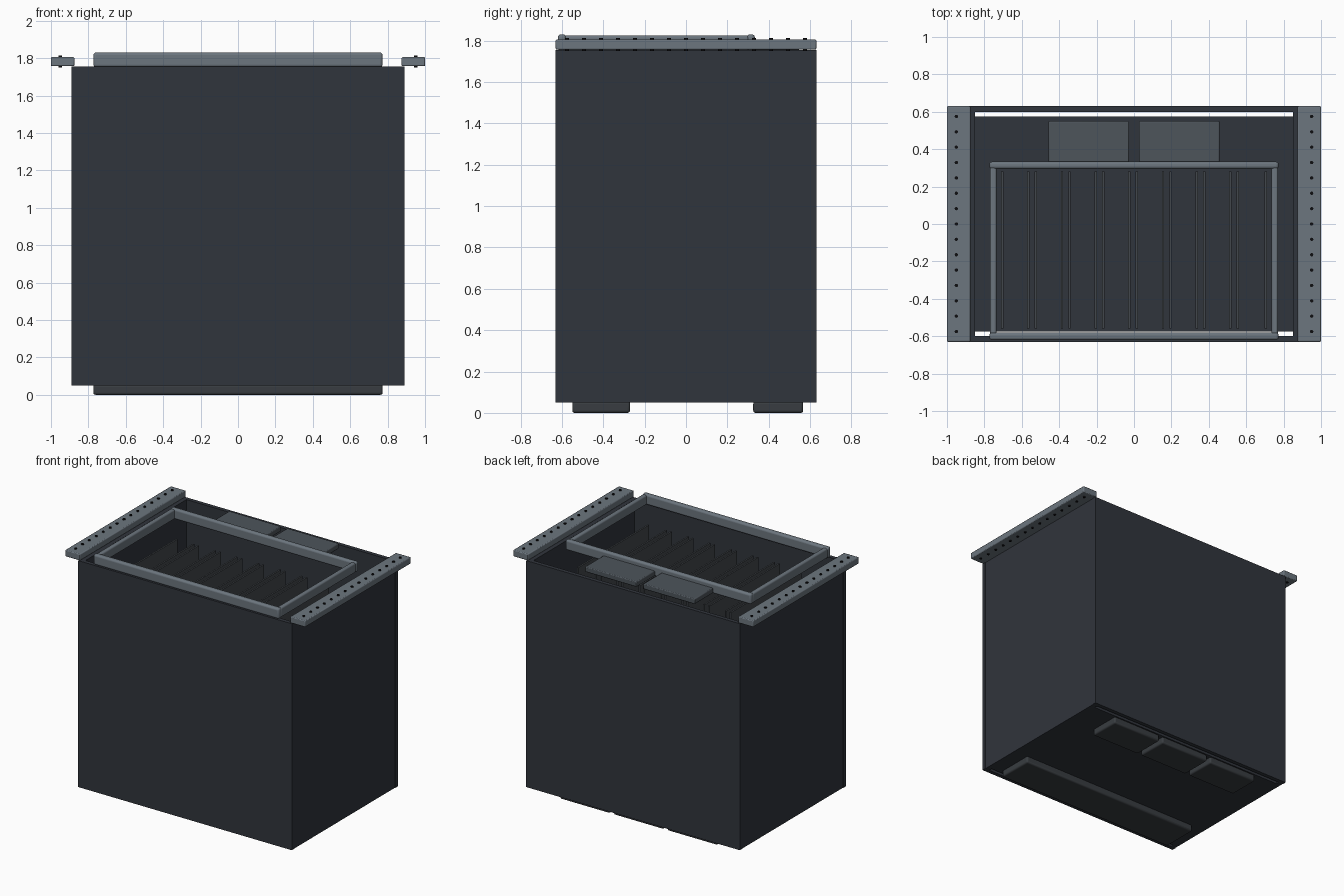
import bpy, math

if "Cube" in bpy.data.objects:
    bpy.data.objects.remove(bpy.data.objects["Cube"])


def material(name, r, g, b):
    m = bpy.data.materials.new(name)
    m.diffuse_color = (r, g, b, 1)
    m.use_nodes = True
    m.node_tree.nodes["Principled BSDF"].inputs["Base Color"].default_value = m.diffuse_color
    return m


DARK = material("dark_panel", 0.03, 0.035, 0.045)
STEEL = material("steel", 0.15, 0.18, 0.21)
FIN = material("fin_grey", 0.055, 0.063, 0.072)
PAD = material("pad_grey", 0.075, 0.09, 0.105)
FOOT = material("foot_grey", 0.04, 0.046, 0.052)
BLACK = material("black", 0.004, 0.004, 0.005)


def box(name, x, y, z, mat, bevel=0, segments=2):
    """Box from (min, max) ranges, with an optional rounded edge."""
    bpy.ops.mesh.primitive_cube_add(size=1, location=[sum(r) / 2 for r in (x, y, z)])
    ob = bpy.context.object
    ob.name = name
    ob.scale = [r[1] - r[0] for r in (x, y, z)]
    bpy.ops.object.transform_apply(location=False, rotation=False, scale=True)
    ob.data.materials.append(mat)
    if bevel:
        mod = ob.modifiers.new("bevel", "BEVEL")
        mod.width = bevel
        mod.segments = segments
        bpy.ops.object.shade_smooth_by_angle(angle=math.radians(40))
    return ob


def span(a, b, side):
    return (a, b) if side > 0 else (-b, -a)


# Open-topped cabinet: walls and a floor with narrow slots front and back
for side, name in ((-1, "front_panel"), (1, "back_panel")):
    box(name, (-0.89, 0.89), span(0.60, 0.63, side), (0.05, 1.755), DARK)
for side, name in ((-1, "left_panel"), (1, "right_panel")):
    box(name, span(0.85, 0.887, side), (-0.60, 0.60), (0.05, 1.755), DARK)
box("floor_plate", (-0.85, 0.85), (-0.575, 0.575), (0.05, 0.075), DARK)

# Mounting rails with a row of studs
for side, name in ((-1, "left"), (1, "right")):
    box(name + "_rail", span(0.875, 1.0, side), (-0.63, 0.63), (1.757, 1.806), STEEL, 0.006)
    for i in range(15):
        bpy.ops.mesh.primitive_cylinder_add(
            vertices=12, radius=0.009, depth=0.064,
            location=(side * 0.95, -0.575 + i * 1.15 / 14, 1.782))
        stud = bpy.context.object
        stud.name = f"{name}_rail_stud_{i + 1}"
        stud.data.materials.append(BLACK)

# Raised rounded frame around the fin opening
box("frame_front_bar", (-0.773, 0.773), (-0.62, -0.58), (1.752, 1.83), STEEL, 0.014, 4)
box("frame_back_bar", (-0.773, 0.773), (0.295, 0.333), (1.752, 1.83), STEEL, 0.014, 4)
for side, name in ((-1, "left"), (1, "right")):
    box(f"frame_{name}_bar", span(0.735, 0.77, side), (-0.59, 0.305), (1.752, 1.826), STEEL, 0.012, 4)

# Internal fins: single end plates and seven pairs between them
fin_x = [-0.705, 0.705]
for i in range(7):
    centre = (i - 3) * 0.18 - 0.005
    fin_x += [centre - 0.02, centre + 0.02]
for i, x in enumerate(sorted(fin_x)):
    box(f"fin_{i + 1}", (x - 0.006, x + 0.006), (-0.56, 0.28), (0.075, 1.62), FIN)

# Two flat pads behind the frame
for side, name in ((-1, "left"), (1, "right")):
    box(f"top_pad_{name}", span(0.027, 0.457, side), (0.325, 0.55), (1.755, 1.795), PAD, 0.006)

# Feet: one long at the front, three at the back
box("front_foot", (-0.773, 0.773), (-0.55, -0.27), (0, 0.055), FOOT, 0.012, 3)
for i in range(3):
    c = (i - 1) * 0.447
    box(f"back_foot_{i + 1}", (c - 0.208, c + 0.208), (0.325, 0.567), (0, 0.055), FOOT, 0.012, 3)
